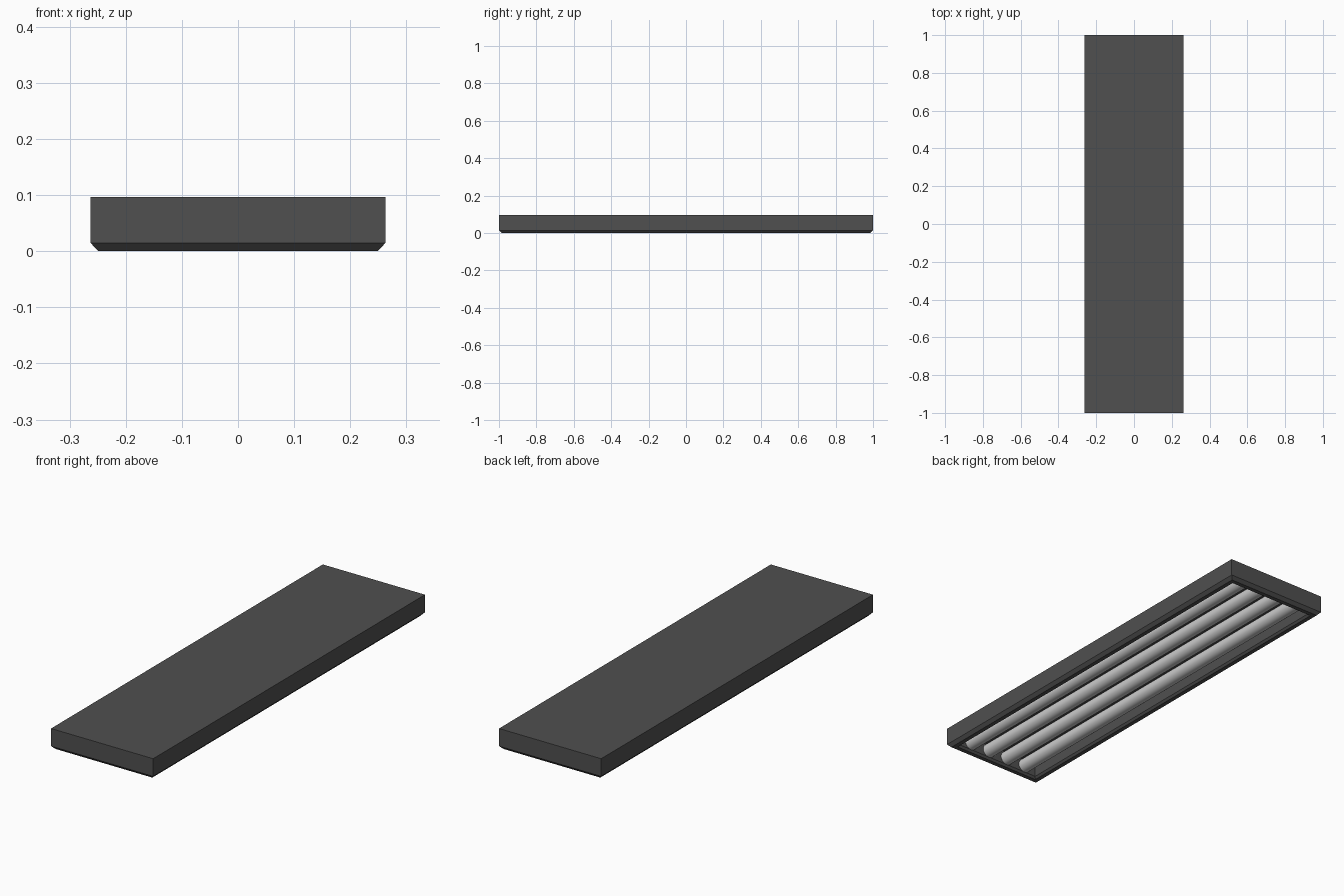
import bpy, bmesh, math

if "Cube" in bpy.data.objects:
    bpy.data.objects.remove(bpy.data.objects["Cube"])

HX, HY, TOP = 0.263, 1.0, 0.097


def material(name, rgb):
    m = bpy.data.materials.new(name)
    m.diffuse_color = (*rgb, 1)
    m.use_nodes = True
    m.node_tree.nodes["Principled BSDF"].inputs["Base Color"].default_value = m.diffuse_color
    return m


def stacked_rings(name, rings, mat):
    """Loft rectangles given as (inset, z), capping the first and last."""
    bm = bmesh.new()
    loops = []
    for inset, z in rings:
        x, y = HX - inset, HY - inset
        loops.append([bm.verts.new((sx * x, sy * y, z))
                      for sx, sy in ((-1, -1), (1, -1), (1, 1), (-1, 1))])
    for a, b in zip(loops, loops[1:]):
        for i in range(4):
            j = (i + 1) % 4
            bm.faces.new((a[i], a[j], b[j], b[i]))
    bm.faces.new(loops[0])
    bm.faces.new(loops[-1])
    bmesh.ops.recalc_face_normals(bm, faces=bm.faces)
    me = bpy.data.meshes.new(name)
    bm.to_mesh(me)
    bm.free()
    ob = bpy.data.objects.new(name, me)
    bpy.context.collection.objects.link(ob)
    me.materials.append(mat)
    return ob


dark = material("housing_grey", (0.08, 0.08, 0.08))
pale = material("tube_white", (0.8, 0.8, 0.8))

# Housing: closed top, chamfered lower edge, flat rim, recess underneath
stacked_rings("housing", [
    (0, TOP), (0, 0.015), (0.014, 0), (0.034, 0),
    (0.042, 0.010), (0.042, 0.074)], dark)

# Four fluorescent tubes spanning the recess
for i in range(4):
    bpy.ops.mesh.primitive_cylinder_add(
        vertices=32, radius=0.032, depth=1.92,
        location=((i - 1.5) * 0.105, 0, 0.041),
        rotation=(math.pi / 2, 0, 0))
    tube = bpy.context.object
    tube.name = f"light_tube_{i + 1}"
    tube.data.materials.append(pale)
    bpy.ops.object.shade_smooth_by_angle(angle=math.radians(40))
